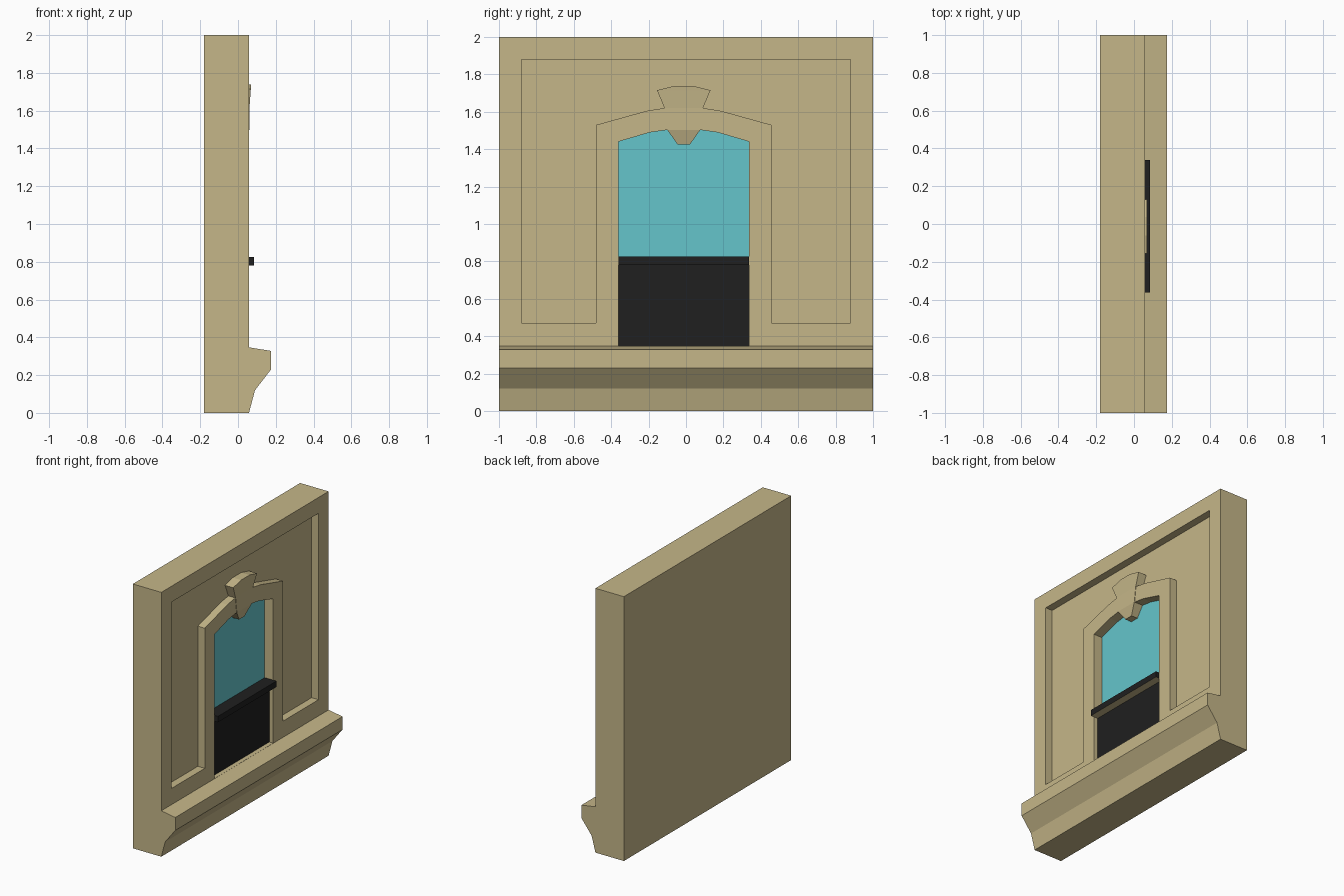
import bpy, bmesh

if "Cube" in bpy.data.objects:
    bpy.data.objects.remove(bpy.data.objects["Cube"])


def material(name, rgb):
    m = bpy.data.materials.new(name)
    m.diffuse_color = (*rgb, 1)
    m.use_nodes = True
    m.node_tree.nodes["Principled BSDF"].inputs["Base Color"].default_value = m.diffuse_color
    return m


stone = material("stone", (0.56, 0.47, 0.25))
glass = material("glass", (0.13, 0.56, 0.60))
dark = material("dark", (0.014, 0.014, 0.014))


def prism(name, back, front, mat):
    """Join two matching outlines of 3D points into a closed solid."""
    bm = bmesh.new()
    a = [bm.verts.new(p) for p in back]
    b = [bm.verts.new(p) for p in front]
    bm.faces.new(a)
    bm.faces.new(b)
    for i in range(len(a)):
        j = (i + 1) % len(a)
        bm.faces.new((a[i], a[j], b[j], b[i]))
    bmesh.ops.recalc_face_normals(bm, faces=bm.faces)
    mesh = bpy.data.meshes.new(name)
    bm.to_mesh(mesh)
    bm.free()
    mesh.materials.append(mat)
    ob = bpy.data.objects.new(name, mesh)
    bpy.context.collection.objects.link(ob)
    return ob


def slab(name, yz, x0, x1, mat):
    return prism(name, [(x0, y, z) for y, z in yz], [(x1, y, z) for y, z in yz], mat)


def rect(y0, y1, z0, z1):
    return [(y0, z0), (y1, z0), (y1, z1), (y0, z1)]


CY = -0.012  # centre line of the window


def mirrored(half):
    """Left half outline (offset, z) followed by its mirror image."""
    return [(CY - d, z) for d, z in half] + [(CY + d, z) for d, z in reversed(half)]


# wall with moulded sill, one profile run along y
profile = [(-0.18, 0), (0.058, 0), (0.09, 0.12), (0.175, 0.23), (0.175, 0.328),
           (0.058, 0.347), (0.058, 2), (-0.18, 2)]
wall = prism("wall", [(x, -1, z) for x, z in profile],
             [(x, 1, z) for x, z in profile], stone)

# recessed panel running around the window surround
surround = mirrored([(0.468, 0.47), (0.468, 1.53), (0.198, 1.605), (0.103, 1.62)])
panel_cut = slab("panel_cutter", [(-0.88, 0.47)] + surround +
                 [(0.88, 0.47), (0.88, 1.88), (-0.88, 1.88)], 0.0, 0.3, stone)

# arched window opening
opening = mirrored([(0.35, 0.348), (0.35, 1.44), (0.18, 1.49), (0.088, 1.503)])
window_cut = slab("window_cutter", opening, -0.02, 0.3, stone)

for cutter in (panel_cut, window_cut):
    mod = wall.modifiers.new(cutter.name, 'BOOLEAN')
    mod.operation = 'DIFFERENCE'
    mod.solver = 'EXACT'
    mod.object = cutter
    cutter.hide_render = True
    cutter.hide_viewport = True
    cutter.display_type = 'WIRE'

# window pane and dark lower panel
slab("window_pane", opening, -0.022, -0.013, glass)
slab("lower_panel", rect(CY - 0.35, CY + 0.35, 0.347, 0.80), -0.02, 0.025, dark)

# projecting rail with a stone underside
rail = slab("rail", rect(CY - 0.35, CY + 0.35, 0.78, 0.825), -0.02, 0.085, dark)
rail.data.materials.append(stone)
for f in rail.data.polygons:
    if f.normal.z < -0.9:
        f.material_index = 1

# keystone: flared head, waist and a tongue sloping back into the opening
rows = [(0.033, 1.425, 0.040), (0.088, 1.503, 0.061), (0.103, 1.62, 0.061),
        (0.143, 1.715, 0.068), (0.05, 1.738, 0.070)]
bm = bmesh.new()
rings = [[bm.verts.new(p) for p in ((-0.018, CY - d, z), (-0.018, CY + d, z),
                                    (x, CY + d, z), (x, CY - d, z))]
         for d, z, x in rows]
bm.faces.new(rings[0])
bm.faces.new(rings[-1])
for a, b in zip(rings, rings[1:]):
    for i in range(4):
        j = (i + 1) % 4
        bm.faces.new((a[i], a[j], b[j], b[i]))
bmesh.ops.recalc_face_normals(bm, faces=bm.faces)
mesh = bpy.data.meshes.new("keystone")
bm.to_mesh(mesh)
bm.free()
mesh.materials.append(stone)
bpy.context.collection.objects.link(bpy.data.objects.new("keystone", mesh))
